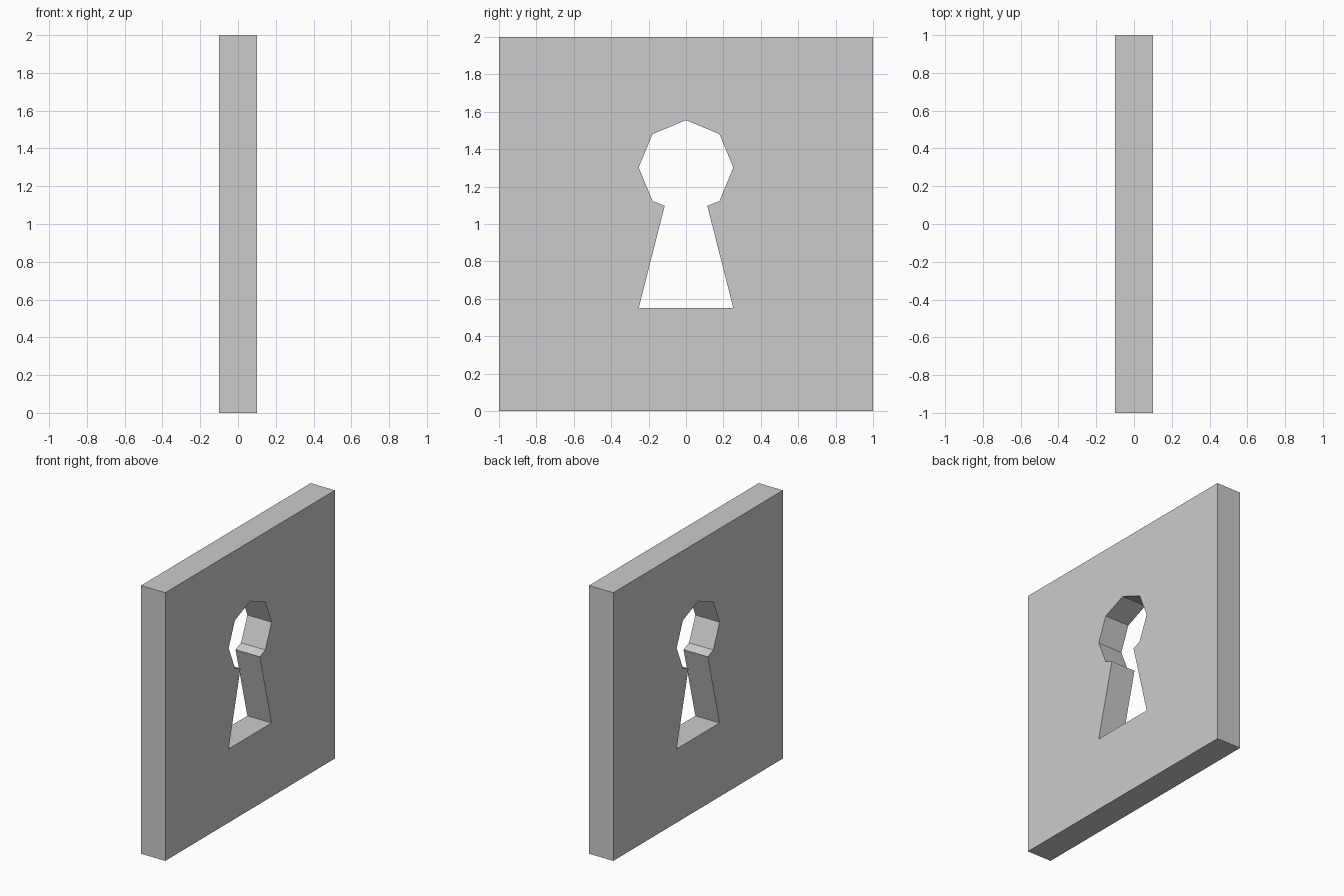
import bpy, bmesh, math

if "Cube" in bpy.data.objects:
    bpy.data.objects.remove(bpy.data.objects["Cube"])

THICK = 0.2
R, CZ = 0.253, 1.302

# Plate outline and keyhole outline in the y-z plane
plate = [(-1, 0), (1, 0), (1, 2), (-1, 2)]
arc = [(R * math.cos(math.radians(a)), CZ + R * math.sin(math.radians(a)))
       for a in range(-45, 226, 45)]
keyhole = [(-0.253, 0.55), (0.253, 0.55), (0.114, 1.097)] + arc + [(-0.114, 1.097)]

bm = bmesh.new()


def add_loop(points):
    verts = [bm.verts.new((-THICK / 2, y, z)) for y, z in points]
    return [bm.edges.new((verts[i - 1], verts[i])) for i in range(len(verts))]


# Fill between the outlines, then extrude to the plate thickness
edges = add_loop(plate) + add_loop(keyhole)
bmesh.ops.triangle_fill(bm, use_beauty=True, use_dissolve=False, edges=edges, normal=(1, 0, 0))
ext = bmesh.ops.extrude_face_region(bm, geom=bm.faces[:], use_keep_orig=True)
moved = [g for g in ext["geom"] if isinstance(g, bmesh.types.BMVert)]
bmesh.ops.translate(bm, verts=moved, vec=(THICK, 0, 0))
bmesh.ops.recalc_face_normals(bm, faces=bm.faces[:])

mesh = bpy.data.meshes.new("keyhole_plate")
bm.to_mesh(mesh)
bm.free()
bpy.context.collection.objects.link(bpy.data.objects.new("keyhole_plate", mesh))
